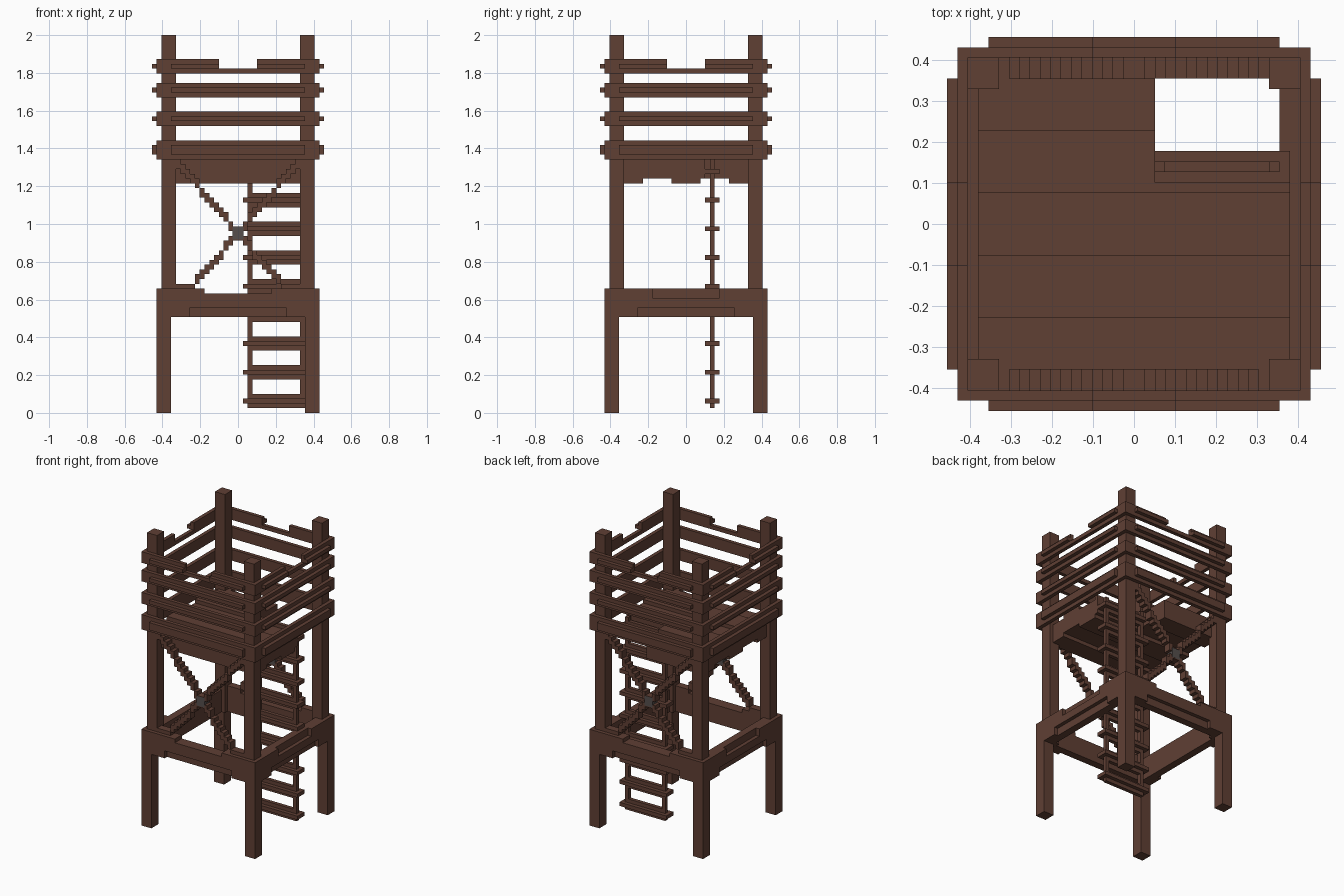
import bpy, bmesh

if "Cube" in bpy.data.objects:
    bpy.data.objects.remove(bpy.data.objects["Cube"])

V = 2 / 79  # one block unit; every part is laid out on this grid


def material(name, rgb):
    m = bpy.data.materials.new(name)
    m.diffuse_color = (*rgb, 1)
    m.use_nodes = True
    m.node_tree.nodes["Principled BSDF"].inputs["Base Color"].default_value = m.diffuse_color
    return m


WOOD = material("brown wood", (0.115, 0.050, 0.034))
METAL = material("grey metal", (0.092, 0.078, 0.073))


def build(name, boxes, mat=WOOD):
    """Make one object from boxes (x0, x1, y0, y1, z0, z1) in block units."""
    bm = bmesh.new()
    for b in boxes:
        x, y, z = sorted(b[:2]), sorted(b[2:4]), sorted(b[4:])
        geo = bmesh.ops.create_cube(bm, size=1)
        for v in geo["verts"]:
            v.co = (V * x[v.co.x > 0], V * y[v.co.y > 0], V * z[v.co.z > 0])
    me = bpy.data.meshes.new(name)
    bm.to_mesh(me)
    bm.free()
    me.materials.append(mat)
    ob = bpy.data.objects.new(name, me)
    bpy.context.collection.objects.link(ob)
    return ob


def side_boxes(boxes, side):
    """Place boxes given as (along, outward, z) on one of the four sides."""
    out = []
    for a0, a1, d0, d1, z0, z1 in boxes:
        if side in ("front", "back"):
            s = -1 if side == "front" else 1
            out.append((a0, a1, s * d0, s * d1, z0, z1))
        else:
            s = -1 if side == "left" else 1
            out.append((s * d0, s * d1, a0, a1, z0, z1))
    return out


def both(a0, a1, *rest):
    """The same box at both ends of a side."""
    return [(a0, a1, *rest), (-a1, -a0, *rest)]


# lower legs and upper posts
for sx, nx in ((-1, "left"), (1, "right")):
    for sy, ny in ((-1, "front"), (1, "back")):
        build(f"{ny}_{nx}_leg", [(sx * 14, sx * 17, sy * 14, sy * 17, 0, 26)])
        build(f"{ny}_{nx}_post", [(sx * 13, sx * 16, sy * 13, sy * 16, 20, 79)])

# base beams with worn recesses
for side in ("front", "back"):
    beam = [(-14, 14, 14, 16, 20, 25), (-14, 14, 16, 17, 22, 25)]
    beam += both(10, 14, 16, 17, 20, 22) + both(7, 14, 14, 17, 25, 26)
    build(side + "_base_beam", side_boxes(beam, side))
for side in ("left", "right"):
    beam = [(-14, 14, 14, 16, 20, 26), (-14, 14, 16, 17, 22, 24)]
    beam += both(10, 14, 16, 17, 20, 22) + both(7, 14, 16, 17, 24, 26)
    build(side + "_base_beam", side_boxes(beam, side))

# guard rails: rail heights with the thin outer strip heights
RAILS = [(53, 57, 54, 56), (60, 63, 61, 62), (66, 69, 67, 68)]
for side in ("front", "back", "left", "right"):
    end = 17 if side in ("front", "back") else 16
    for i, (z0, z1, p0, p1) in enumerate(RAILS):
        build(f"{side}_rail_{i + 1}", side_boxes(
            [(-end, end, 16, 17, z0, z1), (-14, 14, 17, 18, p0, p1)], side))
    top = [(-end, end, 16, 17, 71, 72)]
    top += both(4, end, 16, 17, 72, 74) + both(4, 14, 17, 18, 72, 73)
    build(side + "_top_rail", side_boxes(top, side))

# floor boards, cut away for the ladder hatch
build("floor_boards", [
    (-15, 15, -14, -9, 48, 53),
    (-15, 15, -9, -3, 49, 54),
    (-15, 15, -3, 3, 48, 53),
    (-15, 15, 3, 4, 49, 54),
    (-15, 2, 4, 9, 49, 54),
    (-15, 2, 9, 14, 48, 53),
])

# stepped cross braces with a metal joint
for side in ("front", "back"):
    for s, tag in ((1, "rising"), (-1, "falling")):
        steps = []
        for i in range(-13, 13):
            z = round(37.6 + s * 1.18 * (i + 0.5))
            lo, hi = max(z - 1, 25), min(z + 1, 53)
            if hi > lo:
                steps.append((i, i + 1, 14, 16, lo, hi))
        steps.append((-s * 9, -s * 13, 14, 16, 25, 27))
        build(f"{side}_{tag}_brace", side_boxes(steps, side))
    build(side + "_brace_joint",
          side_boxes([(-1.2, 1.2, 13.98, 16.02, 36.3, 38.9)], side), METAL)

# ladder: two rails and plus-shaped rungs
build("ladder_rails", [(2, 3, 5, 6, 1, 53), (13, 14, 5, 6, 1, 53)])
rungs = []
for z in range(2, 51, 6):
    rungs += [(3, 13, 5, 6, z - 1, z + 2), (1, 15, 4, 7, z, z + 1)]
build("ladder_rungs", rungs)
